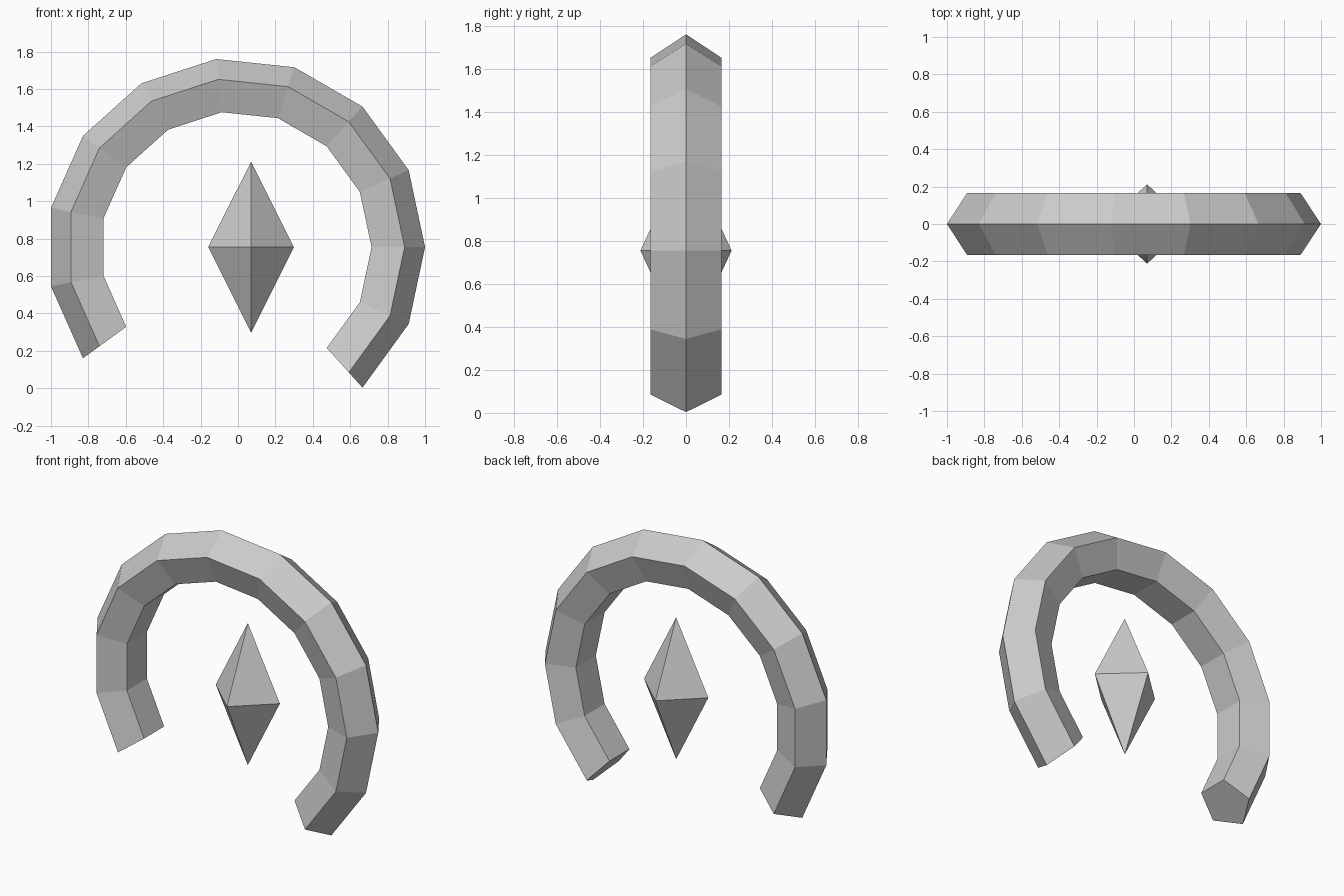
import bpy
import bmesh
from math import sin, cos, radians, tau
from mathutils import Vector, Matrix

cube = bpy.data.objects.get("Cube")
if cube:
    bpy.data.objects.remove(cube, do_unlink=True)

GREY = (0.6, 0.6, 0.6, 1.0)
grey = bpy.data.materials.new("light grey")
grey.use_nodes = True
grey.diffuse_color = GREY
grey.node_tree.nodes["Principled BSDF"].inputs["Base Color"].default_value = GREY

CENTRE_Z = 0.755


def add_part(name, bm, location):
    bmesh.ops.recalc_face_normals(bm, faces=bm.faces)
    mesh = bpy.data.meshes.new(name)
    bm.to_mesh(mesh)
    bm.free()
    mesh.materials.append(grey)
    obj = bpy.data.objects.new(name, mesh)
    obj.location = location
    bpy.context.collection.objects.link(obj)
    return obj


# Open ring: a pentagon with its point outward, swept in 24 degree steps
RING_RADIUS, TUBE_X, TUBE_Y = 0.853, 0.158, 0.173
STEP, FIRST, LAST = 24, -48, 216
bm = bmesh.new()
loops = []
for angle in range(FIRST, LAST + 1, STEP):
    turn = Matrix.Rotation(-radians(angle), 3, "Y")
    loops.append([
        bm.verts.new(turn @ Vector((RING_RADIUS + TUBE_X * cos(tau * i / 5),
                                    TUBE_Y * sin(tau * i / 5), 0)))
        for i in range(5)])
for a, b in zip(loops, loops[1:]):
    for i in range(5):
        j = (i + 1) % 5
        bm.faces.new((a[i], a[j], b[j], b[i]))
# Flat end caps
bm.faces.new(loops[0])
bm.faces.new(loops[-1])
add_part("open_ring", bm, (-0.011, 0, CENTRE_Z))

# Floating crystal: a stretched octahedron
bm = bmesh.new()
top, bottom = bm.verts.new((0, 0, 0.457)), bm.verts.new((0, 0, -0.457))
waist = [bm.verts.new((0.229 * cos(tau * i / 4), 0.212 * sin(tau * i / 4), 0))
         for i in range(4)]
for i in range(4):
    for tip in (top, bottom):
        bm.faces.new((waist[i], waist[(i + 1) % 4], tip))
add_part("crystal", bm, (0.07, 0, CENTRE_Z))
